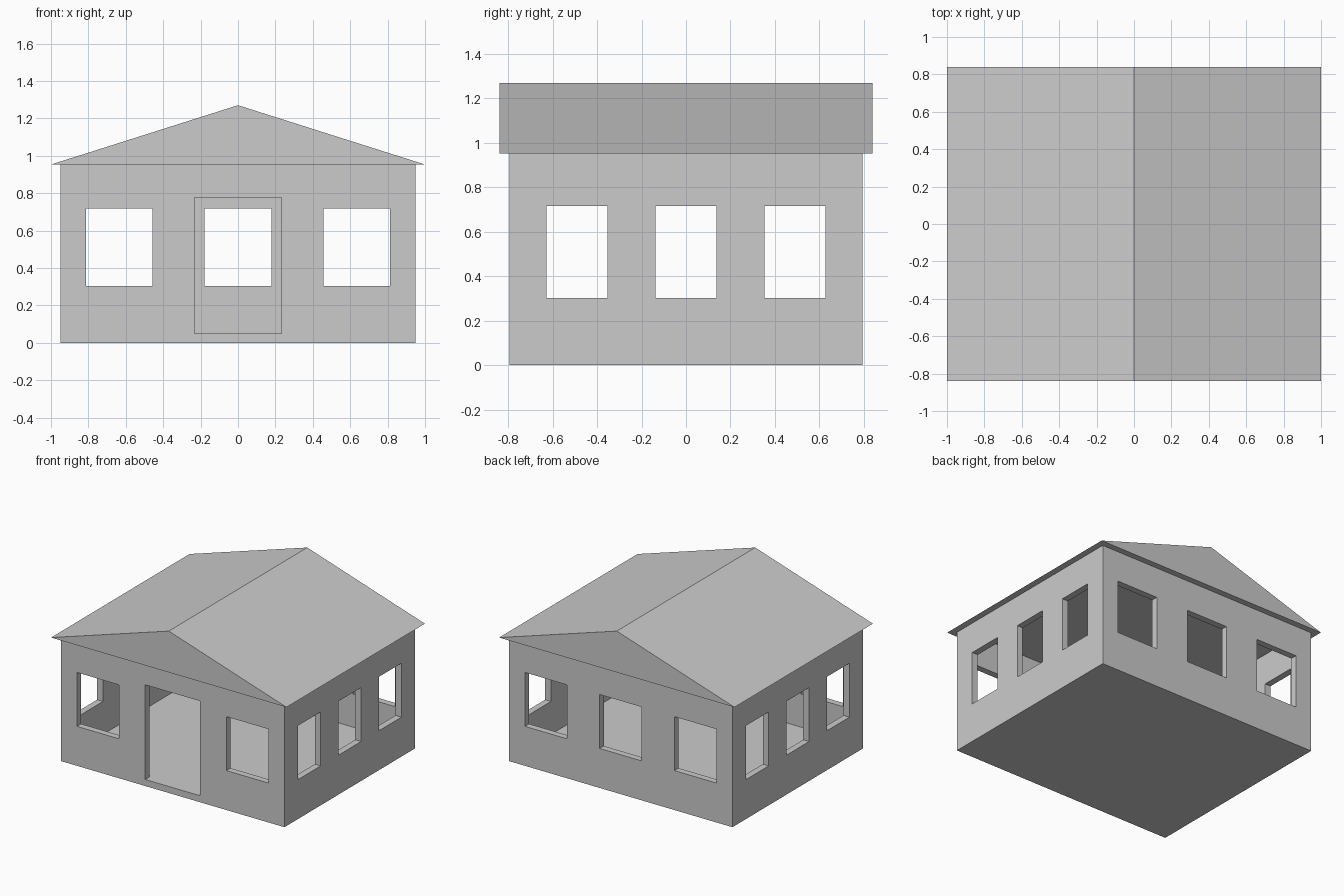
import bpy, bmesh
from mathutils import Matrix

if "Cube" in bpy.data.objects:
    bpy.data.objects.remove(bpy.data.objects["Cube"])

WX, WY = 0.95, 0.793        # half size of the walls
RX, RY = 1.0, 0.84          # half size of the roof
EAVE, RIDGE = 0.953, 1.27
T = 0.05                    # wall and floor thickness
SILL, HEAD = 0.303, 0.717   # window bottom and top


def add_object(name, bm):
    mesh = bpy.data.meshes.new(name)
    bmesh.ops.recalc_face_normals(bm, faces=bm.faces)
    bm.to_mesh(mesh)
    bm.free()
    ob = bpy.data.objects.new(name, mesh)
    bpy.context.collection.objects.link(ob)
    return ob


def boxes(name, ranges):
    """One object made of boxes given as (x0, x1, y0, y1, z0, z1)."""
    bm = bmesh.new()
    for x0, x1, y0, y1, z0, z1 in ranges:
        mid = Matrix.Translation(((x0 + x1) / 2, (y0 + y1) / 2, (z0 + z1) / 2))
        size = Matrix.Diagonal((x1 - x0, y1 - y0, z1 - z0, 1))
        bmesh.ops.create_cube(bm, size=1, matrix=mid @ size)
    return add_object(name, bm)


# Walls with floor slab
walls = boxes("walls", [(-WX, WX, -WY, WY, 0, EAVE)])

# Hollow room
room = boxes("room_cutter", [(T - WX, WX - T, T - WY, WY - T, T, EAVE + 0.1)])

# Front and back openings: paired windows, back middle window, front door
end_openings = [(c - 0.178, c + 0.178, -1, 1, SILL, HEAD) for c in (-0.635, 0.635)]
end_openings.append((-0.178, 0.178, 0, 1, SILL, HEAD))
end_openings.append((-0.233, 0.233, -1, -0.2, T, 0.777))
ends = boxes("end_openings_cutter", end_openings)

# Side windows, three per side
sides = boxes("side_windows_cutter",
              [(-1.1, 1.1, c - 0.137, c + 0.137, SILL, HEAD) for c in (-0.49, 0, 0.49)])

for cutter in (room, ends, sides):
    mod = walls.modifiers.new(cutter.name, 'BOOLEAN')
    mod.operation = 'DIFFERENCE'
    mod.solver = 'EXACT'
    mod.object = cutter
    cutter.hide_render = True
    cutter.display_type = 'WIRE'

# Gabled roof prism
bm = bmesh.new()
gable = bm.faces.new([bm.verts.new((x, -RY, z))
                      for x, z in ((-RX, EAVE), (RX, EAVE), (0, RIDGE))])
ext = bmesh.ops.extrude_face_region(bm, geom=[gable], use_keep_orig=True)
bmesh.ops.translate(bm, vec=(0, 2 * RY, 0),
                    verts=[g for g in ext["geom"] if isinstance(g, bmesh.types.BMVert)])
add_object("roof", bm)
